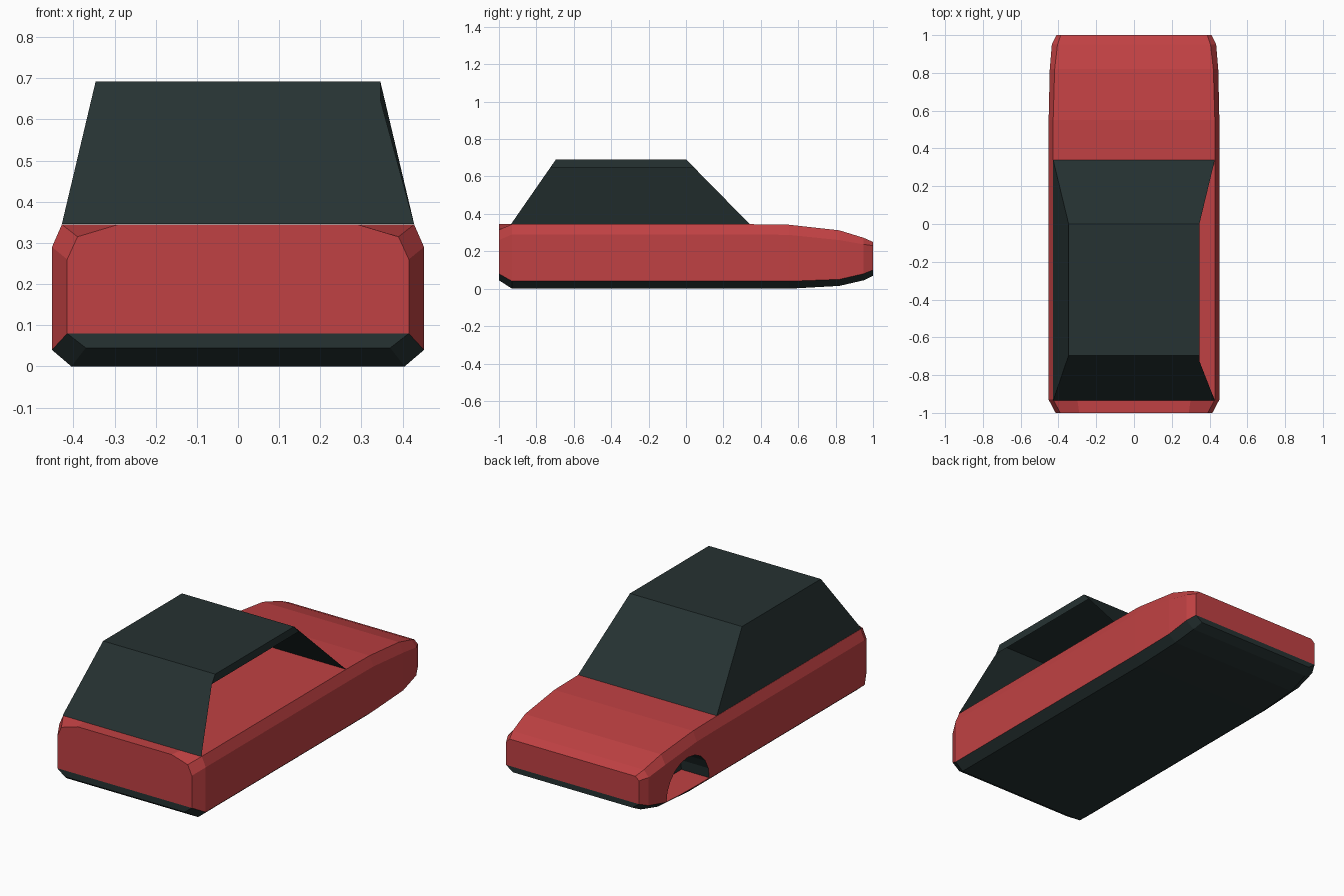
import bpy
import bmesh
import math

cube = bpy.data.objects.get("Cube")
if cube:
    bpy.data.objects.remove(cube, do_unlink=True)


def make_material(name, color):
    mat = bpy.data.materials.new(name)
    mat.use_nodes = True
    mat.diffuse_color = color
    mat.node_tree.nodes["Principled BSDF"].inputs["Base Color"].default_value = color
    return mat


RED, DARK = 0, 1
materials = [make_material("red_paint", (0.53, 0.053, 0.056, 1)),
             make_material("dark_trim", (0.019, 0.032, 0.032, 1))]


def make_object(name, bm):
    mesh = bpy.data.meshes.new(name)
    bm.to_mesh(mesh)
    bm.free()
    for mat in materials:
        mesh.materials.append(mat)
    obj = bpy.data.objects.new(name, mesh)
    bpy.context.collection.objects.link(obj)
    return obj


# Body: mirrored cross-sections joined along the length
# y, floor z, sill z, shoulder z, corner z, deck z, floor x, side x, corner x, deck x
sections = [
    (-1.0, .045, .08, .26, .315, .345, .37, .415, .39, .29),
    (-.93, 0, .04, .29, .345, .345, .405, .452, .428, .30),
    (.34, 0, .04, .29, .345, .345, .405, .452, .428, .30),
    (.55, 0, .04, .288, .342, .342, .405, .452, .428, .30),
    (.82, .015, .05, .26, .312, .312, .40, .446, .42, .30),
    (.95, .045, .08, .237, .272, .272, .385, .435, .405, .29),
    (1.0, .07, .10, .23, .25, .25, .37, .41, .388, .28),
]
bm = bmesh.new()
rings = []
for y, floor, sill, shoulder, corner, deck, xf, xs, xc, xd in sections:
    half = [(xf, floor), (xs, sill), (xs, shoulder), (xc, corner), (xd, deck)]
    profile = half + [(-x, z) for x, z in reversed(half)]
    rings.append([bm.verts.new((x, y, z)) for x, z in profile])
count = len(rings[0])
for a, b in zip(rings, rings[1:]):
    for i in range(count):
        j = (i + 1) % count
        face = bm.faces.new((a[i], a[j], b[j], b[i]))
        face.material_index = DARK if i in (0, count - 2, count - 1) else RED

# Bumper ends: dark strip below a red panel
for ring in (rings[0], rings[-1]):
    bm.faces.new((ring[0], ring[1], ring[-2], ring[-1])).material_index = DARK
    bm.faces.new(ring[1:-1]).material_index = RED
bmesh.ops.recalc_face_normals(bm, faces=bm.faces)
body = make_object("body", bm)

# Front wheel arch: half-round recess with a dark liner and a red floor
bm = bmesh.new()
steps, radius = 10, 0.185
ends = [[bm.verts.new((x, .625 + radius * math.cos(math.pi * i / steps),
                       .045 + radius * math.sin(math.pi * i / steps)))
         for i in range(steps + 1)] for x in (-.6, -.28)]
outer, inner = ends
for i in range(steps):
    bm.faces.new((outer[i], outer[i + 1], inner[i + 1], inner[i]))
bm.faces.new(outer)
bm.faces.new(inner)
for face in bm.faces:
    face.material_index = DARK
bm.faces.new((outer[0], inner[0], inner[-1], outer[-1])).material_index = RED
bmesh.ops.recalc_face_normals(bm, faces=bm.faces)
cutter = make_object("wheel_arch_cutter", bm)
cutter.hide_render = True

cut = body.modifiers.new("wheel_arch", "BOOLEAN")
cut.operation = "DIFFERENCE"
cut.solver = "EXACT"
cut.object = cutter
bpy.context.view_layer.objects.active = body
bpy.ops.object.modifier_apply(modifier=cut.name)
bpy.data.objects.remove(cutter, do_unlink=True)

# Cabin: thin shell, open on the +x side below a narrow roof rail
bm = bmesh.new()


def outline(x, back, front, z):
    return [bm.verts.new(p) for p in
            ((-x, back, z), (x, back, z), (x, front, z), (-x, front, z))]


base = outline(.428, -.935, .34, .346)
roof = outline(.346, -.695, 0, .692)
rail_back = bm.verts.new((.346, -.725, .648))
rail_front = bm.verts.new((.346, .043, .648))
bm.faces.new(roof)
bm.faces.new((base[0], base[1], rail_back, roof[1], roof[0]))
bm.faces.new((base[2], base[3], roof[3], roof[2]))
bm.faces.new((base[3], base[0], roof[0], roof[3]))
bm.faces.new((roof[1], rail_back, rail_front, roof[2]))
for face in bm.faces:
    face.material_index = DARK
make_object("cabin", bm)
